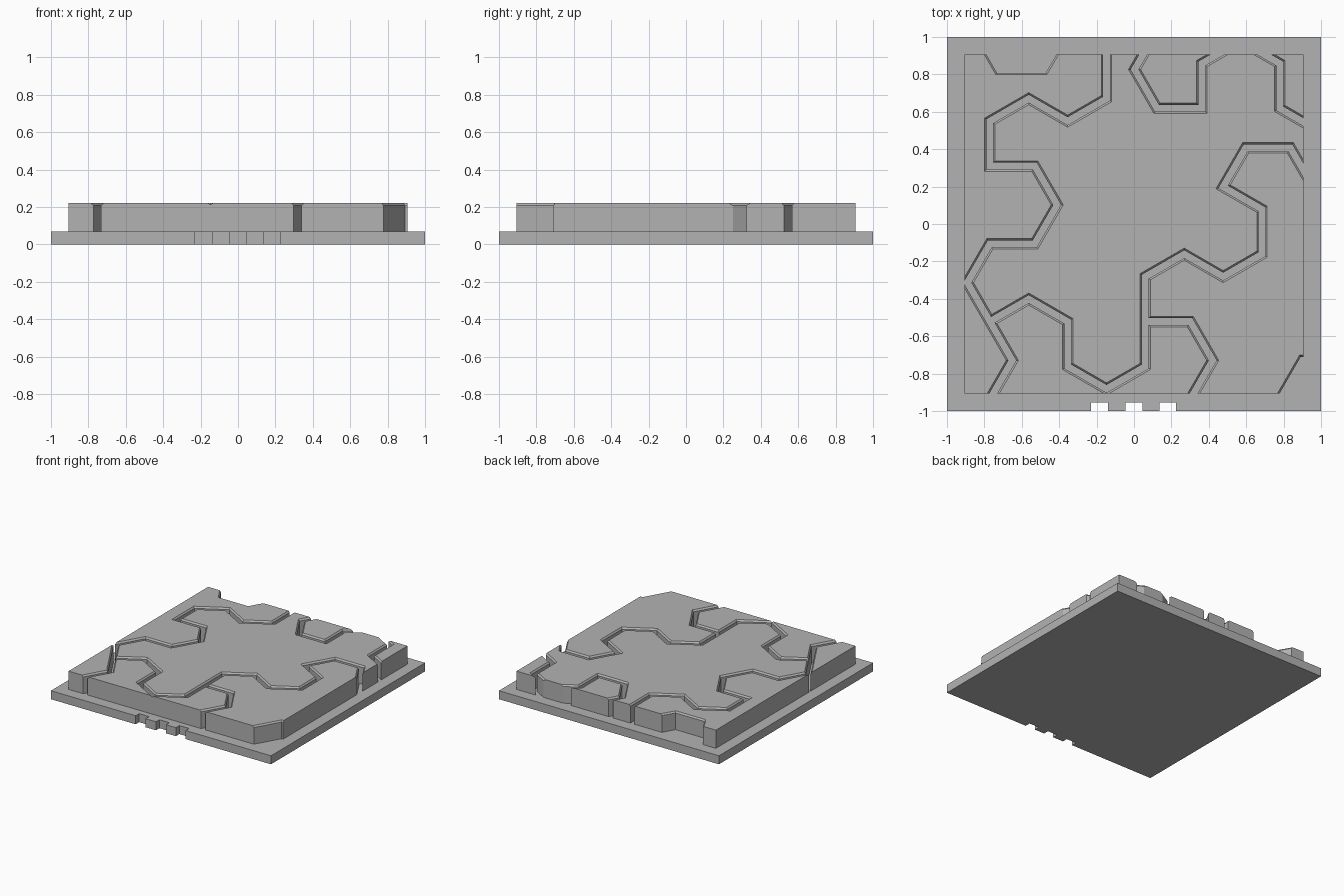
import bpy
import bmesh
from math import radians, cos, sin
from mathutils import Vector

cube = bpy.data.objects.get("Cube")
if cube:
    bpy.data.objects.remove(cube, do_unlink=True)

BASE_TOP, SLAB_TOP, EDGE, STEP = 0.07, 0.22, 0.906, 0.24

grey = bpy.data.materials.new("plain_grey")
grey.use_nodes = True
grey.diffuse_color = (0.45, 0.45, 0.45, 1)
grey.node_tree.nodes["Principled BSDF"].inputs["Base Color"].default_value = grey.diffuse_color


def make_object(name, bm):
    bmesh.ops.recalc_face_normals(bm, faces=bm.faces)
    mesh = bpy.data.meshes.new(name)
    bm.to_mesh(mesh)
    bm.free()
    mesh.materials.append(grey)
    obj = bpy.data.objects.new(name, mesh)
    bpy.context.collection.objects.link(obj)
    return obj


def prism(name, outline, z0, z1):
    """Extrude a flat outline from z0 up to z1."""
    bm = bmesh.new()
    face = bm.faces.new([bm.verts.new((p[0], p[1], z0)) for p in outline])
    top = bmesh.ops.extrude_face_region(bm, geom=[face])["geom"]
    verts = [g for g in top if isinstance(g, bmesh.types.BMVert)]
    bmesh.ops.translate(bm, vec=(0, 0, z1 - z0), verts=verts)
    return make_object(name, bm)


def walk(start, headings):
    """Follow equal steps along the given headings."""
    points = [Vector(start)]
    for h in headings:
        a = radians(h)
        points.append(points[-1] + STEP * Vector((cos(a), sin(a))))
    return points


def groove(name, points):
    """Sweep a straight-walled channel with a flared lip along a path."""
    section = [(-0.018, 0.05), (0.018, 0.05), (0.018, 0.207),
               (0.038, 0.233), (-0.038, 0.233), (-0.018, 0.207)]
    bm = bmesh.new()
    rings = []
    for i, p in enumerate(points):
        d_in = (p - points[max(i - 1, 0)]).normalized()
        d_out = (points[min(i + 1, len(points) - 1)] - p).normalized()
        tangent = (d_in + d_out).normalized()
        side = Vector((-tangent.y, tangent.x))
        side /= max(tangent.dot(d_in), tangent.dot(d_out))
        rings.append([bm.verts.new((p.x + side.x * w, p.y + side.y * w, z)) for w, z in section])
    for a, b in zip(rings, rings[1:]):
        for k in range(len(section)):
            n = (k + 1) % len(section)
            bm.faces.new((a[k], a[n], b[n], b[k]))
    bm.faces.new(rings[0])
    bm.faces.new(rings[-1])
    return make_object(name, bm)


# Base plate with three slots in the front edge
outline = [(-1, -1)]
for x in (-0.23, -0.045, 0.135):
    outline += [(x, -1), (x, -0.955), (x + 0.09, -0.955), (x + 0.09, -1)]
outline += [(1, -1), (1, 1), (-1, 1)]
prism("base_plate", outline, 0, BASE_TOP)

# Raised slab
slab = prism("raised_slab", [(-EDGE, -EDGE), (EDGE, -EDGE), (EDGE, EDGE), (-EDGE, EDGE)],
             BASE_TOP, SLAB_TOP)

# Channels between the plates
left = walk((-0.147, 1.15), [270, 270, 210, 150, 210, 270, 0, 300, 240, 180, 240, 300, 300, 240])
middle = walk(left[-3], [30, 330, 270, 330, 30, 90, 90, 30, 330, 30, 90, 150, 60, 0, 300])
branch = walk(middle[6], [0, 300, 240])
back_right = walk((0.123, 1.034), [240, 300, 0, 90, 30, 330, 270, 330])
back_notch = walk((-0.842, 1.034), [300, 0, 60])
front_corner = walk((0.782, -0.936), [60, 0])
paths = [left, middle, branch, back_right, back_notch, front_corner]
cutters = [groove("channel_cutter", p) for p in paths]

# Missing pieces at the back edge and front left corner
cutters.append(prism("notch_cutter", back_notch, 0.04, 0.3))
cutters.append(prism("corner_cutter", front_corner + [Vector((1.138, -0.936))], 0.04, 0.3))

for c in cutters:
    c.hide_render = True
    mod = slab.modifiers.new("cut", "BOOLEAN")
    mod.operation = "DIFFERENCE"
    mod.solver = "EXACT"
    mod.object = c

# Bake the cuts and remove the cutters
bpy.context.view_layer.update()
graph = bpy.context.evaluated_depsgraph_get()
cut_mesh = bpy.data.meshes.new_from_object(slab.evaluated_get(graph))
slab.modifiers.clear()
slab.data = cut_mesh
for c in cutters:
    bpy.data.objects.remove(c, do_unlink=True)
